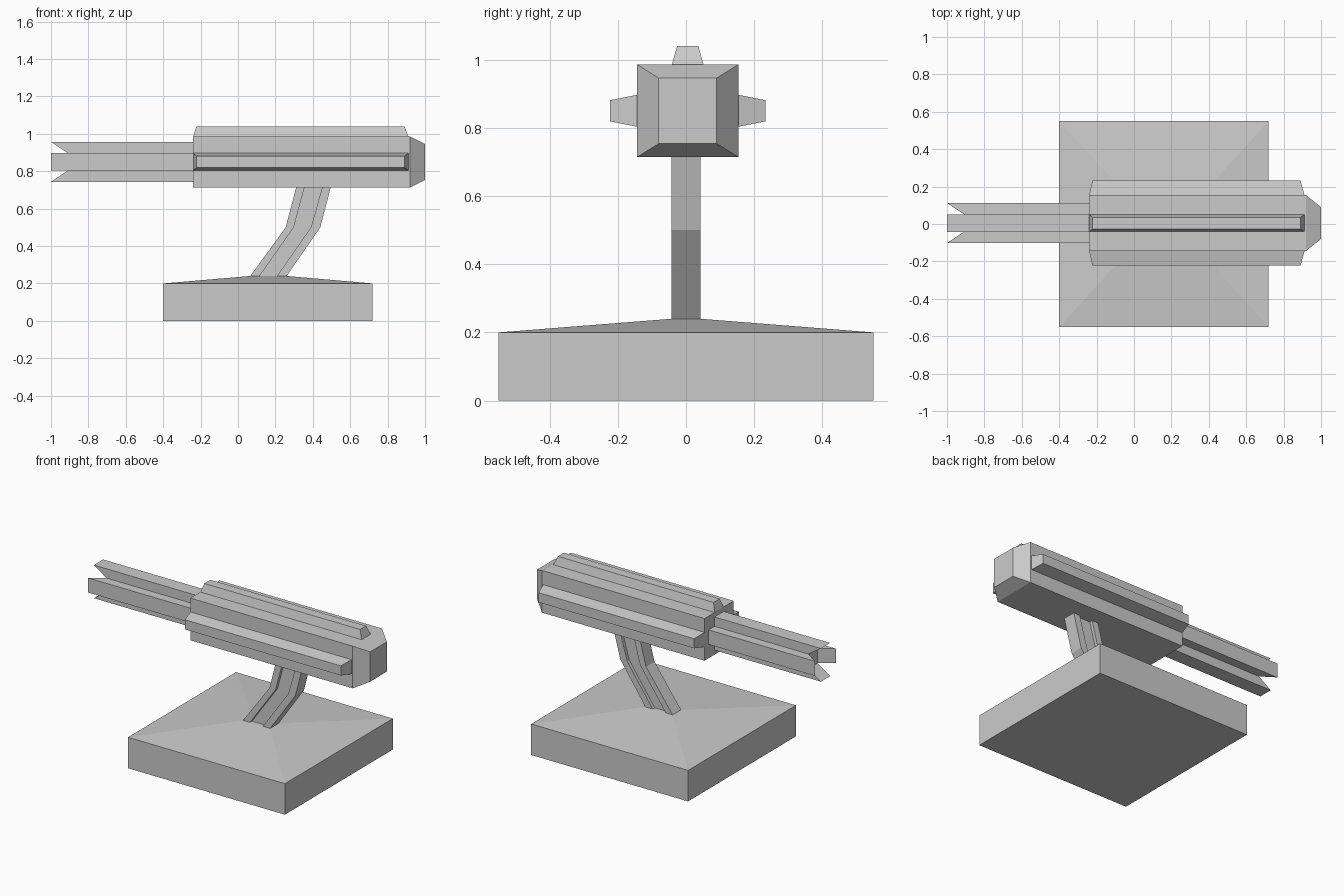
import bpy

if "Cube" in bpy.data.objects:
    bpy.data.objects.remove(bpy.data.objects["Cube"])


def mesh_object(name, verts, faces):
    me = bpy.data.meshes.new(name)
    me.from_pydata(verts, [], faces)
    me.update()
    ob = bpy.data.objects.new(name, me)
    bpy.context.collection.objects.link(ob)
    # consistent outward normals
    bpy.context.view_layer.objects.active = ob
    ob.select_set(True)
    bpy.ops.object.mode_set(mode='EDIT')
    bpy.ops.mesh.select_all(action='SELECT')
    bpy.ops.mesh.normals_make_consistent(inside=False)
    bpy.ops.object.mode_set(mode='OBJECT')
    ob.select_set(False)
    return ob


def loft(name, rings, cap_start=True):
    """Skin a list of equal-length vertex rings and cap the ends."""
    n = len(rings[0])
    faces = [(k * n + i, k * n + (i + 1) % n, (k + 1) * n + (i + 1) % n, (k + 1) * n + i)
             for k in range(len(rings) - 1) for i in range(n)]
    if cap_start:
        faces.append(tuple(range(n)))
    last = (len(rings) - 1) * n
    faces.append(tuple(last + i for i in range(n)))
    return mesh_object(name, [v for r in rings for v in r], faces)


def rect(a0, a1, b0, b1):
    return [(a0, b0), (a1, b0), (a1, b1), (a0, b1)]


CY, CZ = 0.005, 0.85  # axis of the barrel and housing

# Base: square slab with a shallow sloped top
slab = rect(-0.40, 0.72, -0.55, 0.55)
loft("base", [[(x, y, 0) for x, y in slab],
              [(x, y, 0.2) for x, y in slab],
              [(x, y, 0.24) for x, y in rect(0.065, 0.26, -0.043, 0.043)]])

# Bent support arm with a groove along both sides
W, G = 0.043, 0.022
rings = []
for z, x0, x1, x2, x3 in [(0.235, 0.062, 0.112, 0.205, 0.257),
                          (0.50, 0.255, 0.298, 0.39, 0.44),
                          (0.73, 0.315, 0.36, 0.455, 0.50)]:
    section = [(x0, -W), (x1, -W), (x1, -G), (x2, -G), (x2, -W), (x3, -W)]
    section += [(x, -y) for x, y in reversed(section)]
    rings.append([(x, y, z) for x, y in section])
loft("support_arm", rings)

# Housing with tapered rear end
loft("housing", [[(x, CY + y, CZ + z) for y, z in rect(-h, h, -v, v)]
                 for x, h, v in [(-0.24, 0.149, 0.136), (0.92, 0.149, 0.136),
                                 (1.0, 0.085, 0.096)]])

# Bevelled ribs on the top and both sides of the housing
for name, start, height, turn in [
        ("top_rib", 0.134, 0.190, lambda a, d: (a, d)),
        ("front_rib", 0.147, 0.228, lambda a, d: (-d, a)),
        ("rear_rib", 0.147, 0.228, lambda a, d: (d, -a))]:
    ring_pair = []
    for d, x0, x1, w in [(start, -0.24, 0.912, 0.047), (height, -0.222, 0.89, 0.031)]:
        ring = []
        for x, a in rect(x0, x1, -w, w):
            y, z = turn(a, d)
            ring.append((x, CY + y, CZ + z))
        ring_pair.append(ring)
    loft(name, ring_pair)

# Cross-shaped barrel whose four prongs flare forward at the muzzle
S, L = 0.047, 0.107
quarter = [(S, -S), (L, -S), (L, S)]
cross = []
for k in range(4):
    for y, z in quarter:
        for _ in range(k):
            y, z = -z, y
        cross.append((y, z))
tip, root = [], []
for y, z in cross:
    outer = max(abs(y), abs(z)) > S + 0.01
    tip.append((-1.0 if outer else -0.91, CY + y, CZ + z))
    root.append((-0.235, CY + y, CZ + z))
barrel_verts = tip + root
n = len(cross)
faces = [(i, (i + 1) % n, n + (i + 1) % n, n + i) for i in range(n)]
faces += [(3 * k, 3 * k + 1, 3 * k + 2, (3 * k + 3) % n) for k in range(4)]  # slanted prong ends
faces += [(0, 3, 6, 9), tuple(range(n, 2 * n))]                              # muzzle centre, root
mesh_object("barrel", barrel_verts, faces)
